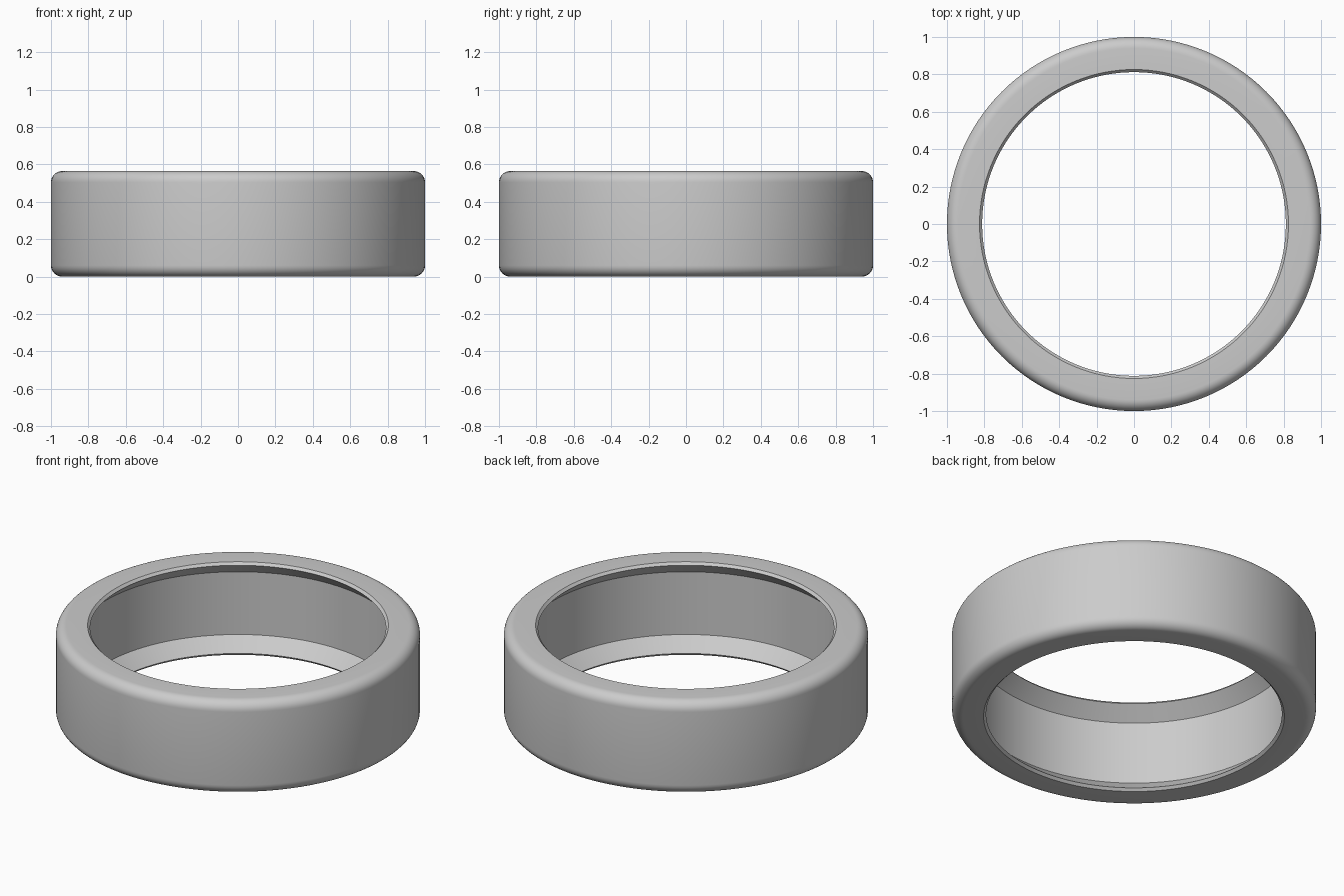
import bpy, bmesh, math

if "Cube" in bpy.data.objects:
    bpy.data.objects.remove(bpy.data.objects["Cube"])

SEGMENTS = 128
HEIGHT = 0.564
MID = HEIGHT / 2
ROUND = 0.06          # outer corner radius

# Upper half of the ring section as (radius, z), from inner wall to outer wall
upper = [(0.893, HEIGHT - 0.092),    # inner wall edge
         (0.812, HEIGHT - 0.015),    # lip of the sloped undercut
         (0.826, HEIGHT)]            # small chamfer at the rim
for i in range(9):                   # rounded outer corner
    a = math.radians(90 - 90 * i / 8)
    upper.append((1 - ROUND + ROUND * math.cos(a), HEIGHT - ROUND + ROUND * math.sin(a)))

# Mirror about mid-height to close the section
section = upper + [(r, HEIGHT - z) for r, z in reversed(upper)]

# Lathe the section around z
bm = bmesh.new()
rings = []
for s in range(SEGMENTS):
    a = 2 * math.pi * s / SEGMENTS
    rings.append([bm.verts.new((r * math.cos(a), r * math.sin(a), z)) for r, z in section])
n = len(section)
for s in range(SEGMENTS):
    p, q = rings[s], rings[(s + 1) % SEGMENTS]
    for k in range(n):
        j = (k + 1) % n
        bm.faces.new((p[k], q[k], q[j], p[j]))
bmesh.ops.recalc_face_normals(bm, faces=bm.faces[:])

mesh = bpy.data.meshes.new("ring_band")
bm.to_mesh(mesh)
bm.free()

ring = bpy.data.objects.new("ring_band", mesh)
bpy.context.collection.objects.link(ring)

# Plain grey finish
grey = bpy.data.materials.new("light_grey")
grey.diffuse_color = (0.6, 0.6, 0.6, 1)
grey.use_nodes = True
grey.node_tree.nodes["Principled BSDF"].inputs["Base Color"].default_value = grey.diffuse_color
mesh.materials.append(grey)

# Smooth walls, crisp lips
bpy.context.view_layer.objects.active = ring
ring.select_set(True)
bpy.ops.object.shade_smooth_by_angle(angle=math.radians(30))
